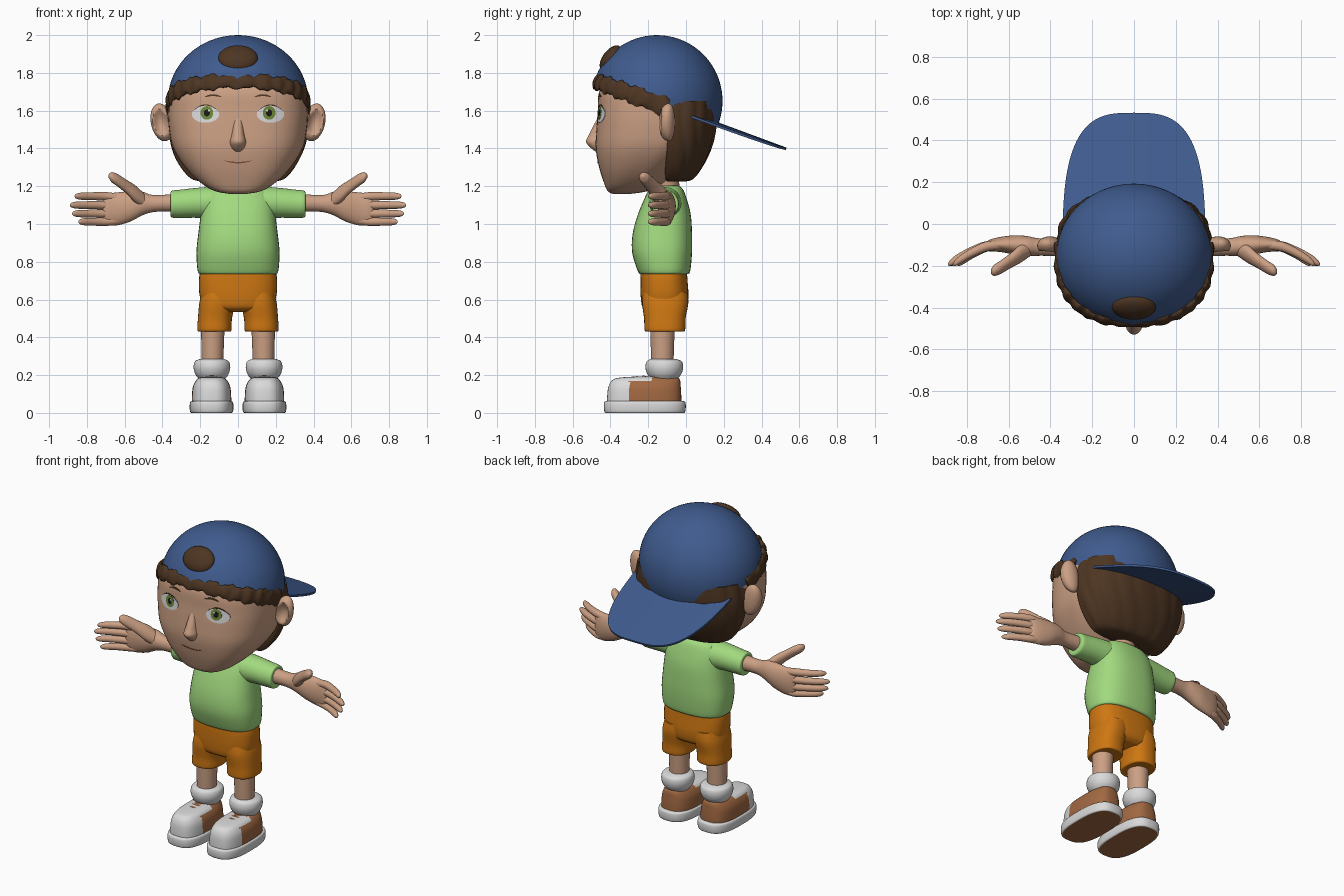
import bpy, bmesh, math
from mathutils import Vector, Matrix
from mathutils.bvhtree import BVHTree

if "Cube" in bpy.data.objects:
    bpy.data.objects.remove(bpy.data.objects["Cube"])

def material(name, r, g, b):
    m = bpy.data.materials.new(name)
    m.diffuse_color = (r, g, b, 1)
    m.use_nodes = True
    m.node_tree.nodes["Principled BSDF"].inputs["Base Color"].default_value = m.diffuse_color
    return m

SKIN = material("skin", .60, .35, .23)
GREEN = material("light green cloth", .36, .70, .21)
ORANGE = material("orange cloth", .62, .185, .006)
BLUE = material("blue cap cloth", .05, .105, .27)
HAIR = material("dark brown hair", .075, .036, .016)
LEATHER = material("brown leather", .36, .14, .055)
WHITE = material("white", .70, .70, .70)
IRIS = material("green iris", .16, .25, .04)
BLACK = material("black", .01, .01, .01)
LIP = material("lip line", .25, .09, .05)

def skin_rows(name, rows, mats, mirror=False, rule=None):
    """Closed surface through a list of closed rings."""
    if not isinstance(mats, list):
        mats = [mats]
    bm = bmesh.new()
    vs = [[bm.verts.new(p) for p in row] for row in rows]
    n = len(rows[0])
    for a, b in zip(vs, vs[1:]):
        for i in range(n):
            j = (i + 1) % n
            bm.faces.new((a[i], a[j], b[j], b[i]))
    bm.faces.new(vs[0])
    bm.faces.new(vs[-1])
    bmesh.ops.recalc_face_normals(bm, faces=bm.faces)
    if rule:
        for f in bm.faces:
            f.material_index = rule(f.calc_center_median(), f.normal)
    me = bpy.data.meshes.new(name)
    bm.to_mesh(me)
    bm.free()
    for m in mats:
        me.materials.append(m)
    me.polygons.foreach_set("use_smooth", [True] * len(me.polygons))
    me.set_sharp_from_angle(angle=math.radians(50))
    ob = bpy.data.objects.new(name, me)
    bpy.context.collection.objects.link(ob)
    if mirror:
        ob.modifiers.new("mirror", 'MIRROR').use_mirror_merge = False
    return ob

def spow(v, p):
    return math.copysign(abs(v) ** (2 / p), v)

def loft(name, secs, mats, axis='Z', p=2, pf=None, n=40, sub=5, ripple=None, **kw):
    """Sections (t, c1, c2, r1, r2 negative side, r2 positive side), smoothly interpolated."""
    secs = [s if len(s) == 6 else (*s, s[4]) for s in secs]
    pts = [secs[0], *secs, secs[-1]]
    dense = []
    for k in range(1, len(pts) - 2):
        for s in range(sub):
            u = s / sub
            dense.append([.5 * (2 * b + (c - a) * u + (2 * a - 5 * b + 4 * c - d) * u * u
                                + (3 * b - a - 3 * c + d) * u ** 3)
                          for a, b, c, d in zip(*pts[k - 1:k + 3])])
    dense.append(secs[-1])
    rows = []
    for t, c1, c2, r1, rn, rp in dense:
        row = []
        for i in range(n):
            a = 2 * math.pi * i / n
            q = (pf or p) if math.sin(a) < 0 else p
            f = 1 + (ripple(a, t) if ripple else 0)
            u = c1 + f * max(r1, .002) * spow(math.cos(a), q)
            v = c2 + f * max(rn if math.sin(a) < 0 else rp, .002) * spow(math.sin(a), q)
            row.append((u, v, t) if axis == 'Z' else (t, u, v))
        rows.append(row)
    return skin_rows(name, rows, mats, **kw)

# Head with a flattened face
head = loft("head", [
    (1.16, 0, -.34, .05, .05), (1.175, 0, -.32, .125, .095, .12), (1.22, 0, -.28, .20, .155, .17),
    (1.30, 0, -.22, .28, .24, .2), (1.40, 0, -.16, .343, .318, .22), (1.50, 0, -.14, .365, .335, .24),
    (1.60, 0, -.14, .37, .327, .25), (1.70, 0, -.14, .357, .32, .25), (1.77, 0, -.14, .30, .28, .24),
    (1.84, 0, -.14, .2, .2, .2)], SKIN, p=2.2, pf=2.8, n=64)
loft("nose", [
    (1.385, 0, -.47, .015, .012), (1.405, 0, -.472, .034, .034), (1.435, 0, -.472, .042, .057),
    (1.47, 0, -.47, .034, .045), (1.52, 0, -.465, .025, .025), (1.58, 0, -.455, .015, .004)], SKIN)
loft("neck", [(1.1, 0, -.1, .08, .07), (1.2, 0, -.1, .075, .065), (1.3, 0, -.12, .09, .08)], SKIN)

# Ears, hollowed on the front side
ear_rows = []
for j in range(1, 24):
    w = math.pi * j / 24
    row = []
    for i in range(32):
        a = 2 * math.pi * i / 32
        x, y, z = math.sin(w) * math.cos(a), math.sin(w) * math.sin(a), -math.cos(w)
        r = math.hypot(x - .1, z)
        if y < 0 and r < .7:
            y += 1.0 * (1 - (r / .7) ** 2)
        row.append((.402 + .06 * x + .014 * z, -.105 + .046 * y + .012 * z * z, 1.538 + .1 * z))
    ear_rows.append(row)
skin_rows("ears", ear_rows, SKIN, mirror=True)

# Painted face details, projected on the head
tree = BVHTree.FromPolygons([v.co for v in head.data.vertices],
                            [tuple(q.vertices) for q in head.data.polygons])

def plate(name, cx, cz, rx, rz, off, mat, bend=0, mirror=True):
    rows = []
    for s, o in ((.03, off), (.35, off), (.7, off), (1, off), (1, -.004), (.03, -.004)):
        row = []
        for i in range(28):
            a = 2 * math.pi * i / 28
            dx = s * rx * math.cos(a)
            z = cz + s * rz * math.sin(a) + bend * dx * dx
            hit = tree.ray_cast(Vector((cx + dx, -2, z)), Vector((0, 1, 0)))[0]
            row.append((cx + dx, hit.y - o, z))
        rows.append(row)
    skin_rows(name, rows, mat, mirror)

plate("eye_whites", .172, 1.582, .073, .046, .003, WHITE)
plate("irises", .165, 1.588, .034, .036, .0045, IRIS)
plate("pupils", .165, 1.588, .016, .018, .006, BLACK)
plate("eye_glints", .154, 1.601, .006, .006, .0075, WHITE)
plate("upper_lids", .172, 1.630, .07, .003, .004, HAIR, -7)
plate("eyebrows", .132, 1.682, .045, .005, .004, HAIR, -5)
plate("mouth", 0, 1.325, .072, .004, .003, LIP, 2, False)

# Cap: tilted dome, brim at the back
tilt = Matrix.Translation((0, -.155, 1.65)) @ Matrix.Rotation(math.radians(-20.3), 4, 'X')
dome = []
for j in range(25):
    w = math.pi / 2 * j / 24.3
    dome.append([tilt @ Vector((.372 * math.cos(w) * math.cos(a), .348 * math.cos(w) * math.sin(a),
                                .35 * math.sin(w))) for a in [2 * math.pi * i / 64 for i in range(64)]])
skin_rows("cap_dome", dome, BLUE)
brim = []
for k in range(49):
    a = math.pi * k / 48
    inner = Vector((.30 * math.cos(a), .30 * math.sin(a)))
    outer = Vector((.342 * spow(math.cos(a), 3.2), .73 * spow(math.sin(a), 3.2)))
    line = [inner.lerp(outer, s / 5) for s in range(6)]
    brim.append([tilt @ Vector((q.x, q.y, h - .12 * q.x ** 2))
                 for h, l in ((.008, line), (-.005, line[::-1])) for q in l])
skin_rows("cap_brim", brim, BLUE)

# Hair: tuft in the cap opening, fringe under the cap edge, grooved back
tuft_m = Matrix.Translation((0, -.398, 1.878)) @ Matrix.Rotation(math.radians(-38), 4, 'X')
tuft = []
for j in range(1, 16):
    w = math.pi * j / 16
    tuft.append([tuft_m @ Vector((.105 * math.sin(w) * math.cos(a), .042 * math.sin(w) * math.sin(a),
                                  -.08 * math.cos(w))) for a in [2 * math.pi * i / 32 for i in range(32)]])
skin_rows("hair_tuft", tuft, HAIR)
fringe = []
for k in range(121):
    b = math.radians(-98 + 196 * k / 120)
    drop = .036 + .012 * abs(math.sin(b)) + .007 * math.sin(k * .55) + .004 * math.sin(k * 1.3)
    thick = .016 + .004 * math.sin(k * .8 + 1)
    row = []
    for i in range(14):
        a = 2 * math.pi * i / 14
        r = thick * math.cos(a)
        row.append(tilt @ Vector(((.366 + r) * spow(math.sin(b), 2.35),
                                  -(.336 + r) * spow(math.cos(b), 2.35),
                                  -.012 + drop * math.sin(a))))
    fringe.append(row)
skin_rows("hair_fringe", fringe, HAIR)

def grooves(a, z):
    return .022 * abs(math.sin(9 * a + 1.2 * math.sin(9 * z))) - .008 if math.sin(a) > 0 else 0

loft("hair_back", [
    (1.225, 0, -.09, .19, .01, .09), (1.24, 0, -.09, .245, .02, .13), (1.30, 0, -.09, .30, .03, .175),
    (1.38, 0, -.09, .342, .03, .215), (1.46, 0, -.09, .363, .03, .24), (1.55, 0, -.09, .368, .03, .252),
    (1.65, 0, -.09, .35, .03, .25)], HAIR, p=2.3, n=144, ripple=grooves)

# Shirt
loft("shirt_body", [
    (.735, 0, -.115, .195, .125, .122), (.75, 0, -.115, .213, .14, .137), (.85, 0, -.12, .22, .165, .152),
    (.95, 0, -.12, .21, .162, .152), (1.05, 0, -.115, .197, .14, .14), (1.13, 0, -.11, .185, .112, .115),
    (1.185, 0, -.105, .15, .09, .088), (1.205, 0, -.105, .10, .06, .06)], GREEN, p=2.5)
loft("shirt_sleeves", [
    (.06, -.11, 1.11, .085, .085), (.14, -.11, 1.112, .086, .085), (.22, -.11, 1.112, .08, .079),
    (.30, -.11, 1.107, .074, .075), (.35, -.11, 1.105, .07, .071), (.357, -.11, 1.105, .055, .056)],
    GREEN, axis='X', mirror=True)

# Arms and hands
loft("arms", [
    (.30, -.11, 1.112, .05, .05), (.40, -.11, 1.11, .043, .044), (.46, -.11, 1.108, .042, .047),
    (.51, -.106, 1.108, .048, .064), (.57, -.10, 1.093, .046, .08), (.64, -.098, 1.08, .036, .087),
    (.69, -.103, 1.077, .028, .084), (.715, -.108, 1.077, .016, .07)], SKIN, axis='X', mirror=True)
loft("thumbs", [
    (.485, -.115, 1.115, .03, .035), (.54, -.14, 1.155, .044, .046), (.59, -.175, 1.197, .036, .037),
    (.64, -.208, 1.233, .032, .033), (.67, -.222, 1.248, .026, .026), (.685, -.228, 1.254, .008, .008)],
    SKIN, axis='X', n=20, mirror=True)
for name, z, tip in (("index", 1.147, .865), ("middle", 1.1, .89), ("ring", 1.055, .878), ("little", 1.012, .845)):
    zi = 1.078 + (z - 1.078) * .9
    d = tip - .64
    loft(name + "_fingers", [
        (.64, -.10, zi, .022, .022), (.64 + .3 * d, -.108, z, .024, .023), (.64 + .6 * d, -.137, z, .023, .021),
        (.64 + .85 * d, -.17, z, .021, .019), (.64 + .96 * d, -.187, z, .014, .013), (tip, -.193, z, .004, .004)],
        SKIN, axis='X', n=18, mirror=True)

# Shorts
loft("shorts_seat", [
    (.535, 0, -.115, .12, .08, .09), (.56, 0, -.115, .18, .115, .118), (.62, 0, -.115, .203, .125, .128),
    (.70, 0, -.115, .207, .127, .123), (.75, 0, -.115, .20, .125, .12)], ORANGE, p=2.6)
loft("shorts_legs", [
    (.433, .125, -.112, .075, .09), (.437, .125, -.112, .09, .107), (.50, .122, -.112, .09, .11),
    (.58, .11, -.112, .095, .12, .124), (.64, .10, -.112, .09, .115, .12)], ORANGE, p=2.4, mirror=True)

# Legs and socks
loft("legs", [(.2, .135, -.125, .055, .057), (.3, .135, -.125, .058, .06), (.48, .133, -.125, .063, .066)],
     SKIN, mirror=True)
loft("socks", [
    (.18, .138, -.115, .07, .07), (.205, .138, -.115, .088, .09), (.24, .138, -.115, .097, .1),
    (.272, .138, -.115, .09, .093), (.285, .138, -.12, .065, .068)], WHITE, mirror=True)

# Shoes: white toe and tongue on a brown upper, white sole with a brown underside
def shoe_rule(c, nrm):
    return int(c.y < -.3 or (c.y < -.18 and c.z > .168))

loft("shoe_uppers", [
    (.04, .14, -.215, .104, .203, .19), (.09, .14, -.215, .104, .202, .19), (.14, .14, -.215, .098, .195, .187),
    (.175, .14, -.21, .08, .178, .178), (.188, .14, -.20, .06, .14, .155), (.194, .14, -.16, .03, .06, .08)],
    [LEATHER, WHITE], p=2.8, n=80, mirror=True, rule=shoe_rule)
loft("shoe_soles", [
    (0, .14, -.218, .098, .198), (.003, .14, -.218, .112, .212), (.03, .14, -.218, .116, .217),
    (.057, .14, -.218, .113, .214), (.063, .14, -.218, .10, .20)], [WHITE, LEATHER], p=2.8, n=48,
    mirror=True, rule=lambda c, nrm: int(nrm.z < -.99 and c.z < .001))
for k, y in enumerate((-.225, -.26)):
    loft("shoe_laces_%d" % (k + 1), [
        (.075, y, .178 - .004 * k, .006, .006), (.14, y, .191 - .002 * k, .008, .007),
        (.205, y, .178 - .004 * k, .006, .006)], LEATHER, axis='X', n=10, mirror=True)
